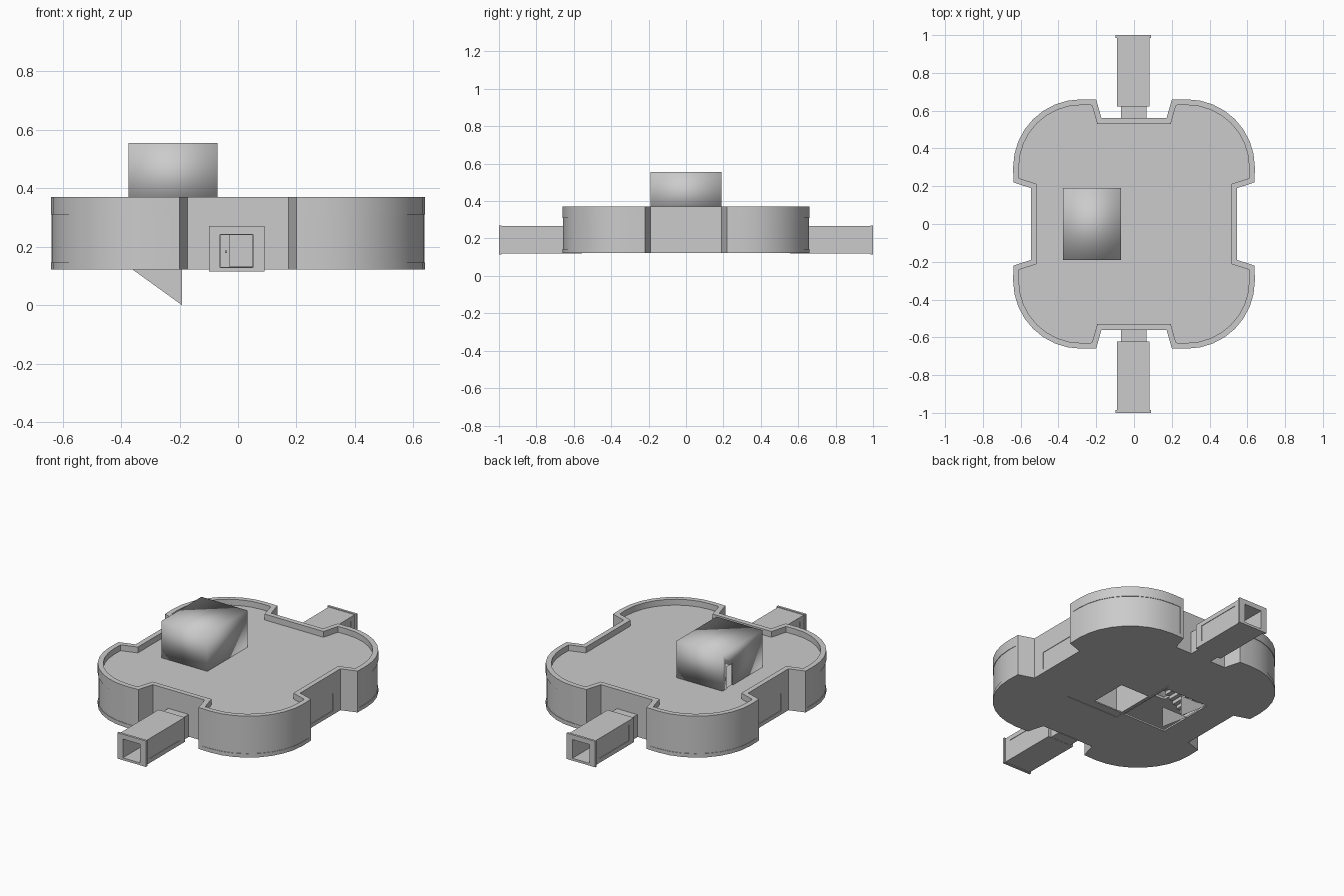
import bpy, bmesh, math
from mathutils import Vector

if "Cube" in bpy.data.objects:
    bpy.data.objects.remove(bpy.data.objects["Cube"])


def to_object(bm, name):
    bmesh.ops.recalc_face_normals(bm, faces=bm.faces)
    mesh = bpy.data.meshes.new(name)
    bm.to_mesh(mesh)
    bm.free()
    ob = bpy.data.objects.new(name, mesh)
    bpy.context.collection.objects.link(ob)
    return ob


def prism(name, pts, z0, z1):
    bm = bmesh.new()
    f = bm.faces.new([bm.verts.new((x, y, z0)) for x, y in pts])
    ext = bmesh.ops.extrude_face_region(bm, geom=[f])
    bmesh.ops.translate(bm, vec=(0, 0, z1 - z0),
                        verts=[v for v in ext["geom"] if isinstance(v, bmesh.types.BMVert)])
    return to_object(bm, name)


def box(name, x0, x1, y0, y1, z0, z1):
    return prism(name, [(x0, y0), (x1, y0), (x1, y1), (x0, y1)], z0, z1)


def cut(ob, *cutters):
    for c in cutters:
        c.hide_render = True
        m = ob.modifiers.new("cut", "BOOLEAN")
        m.operation = "DIFFERENCE"
        m.solver = "EXACT"
        m.object = c
        bpy.context.view_layer.objects.active = ob
        bpy.ops.object.modifier_apply(modifier=m.name)
        bpy.data.objects.remove(c)


def offset(pts, d, closed=True):
    """Shift a counter-clockwise path outward by d with mitred corners."""
    out, n = [], len(pts)
    for i in range(n):
        p = Vector(pts[i])
        a = p - Vector(pts[i - 1]) if closed or i > 0 else Vector(pts[1]) - p
        b = Vector(pts[(i + 1) % n]) - p if closed or i < n - 1 else a
        na = Vector((a.y, -a.x)).normalized()
        nb = Vector((b.y, -b.x)).normalized()
        out.append(tuple(p + (na + nb) * d / (1 + na.dot(nb))))
    return out


# Outline: four rounded lobes separated by notches
arc = [(0.28 + 0.36 * math.cos(math.pi / 16 * i), 0.30 + 0.36 * math.sin(math.pi / 16 * i))
       for i in range(9)]
quad = [(0.545, 0.19), (0.638, 0.22)] + arc + [(0.2, 0.658), (0.172, 0.56)]
half = quad + [(-x, y) for x, y in reversed(quad)]
outline = half + [(-x, -y) for x, y in half]
inner = offset(outline, -0.03)
ROOF = 0.335

# Outer wall with parapet
walls = prism("outer_wall", outline, 0.122, 0.37)
cut(walls, prism("wall_hollow", inner, 0.0, 0.5))

# Shallow curved window recesses, one per lobe
win = [(0.64, 0.24)] + arc + [(0.225, 0.66)]
strip = offset(win, 0.03, False) + list(reversed(offset(win, -0.003, False)))
for sx in (1, -1):
    for sy in (1, -1):
        cut(walls, prism("window_cutter", [(sx * x, sy * y) for x, y in strip], 0.145, 0.31))

# Side wall panels and corridor doorways
for s in (1, -1):
    xs = sorted((s * 0.542, s * 0.6))
    cut(walls, box("panel_cutter", xs[0], xs[1], -0.12, 0.12, 0.145, 0.25))
    ys = sorted((s * 0.5, s * 0.6))
    cut(walls, box("doorway_cutter", -0.06, 0.05, ys[0], ys[1], 0.13, 0.24))

# Floor and roof slabs with stair shaft openings, shallow plate in the underside
slab_outline = offset(outline, -0.028)
floor = prism("floor", slab_outline, 0.122, 0.132)
cut(floor, box("shaft_cutter", -0.365, -0.08, -0.18, 0.18, 0.0, 0.3),
    box("plate_cutter", -0.07, 0.28, -0.23, 0.21, 0.0, 0.125),
    box("hatch_cutter", -0.06, 0.13, -0.18, 0.05, 0.0, 0.3))
roof = prism("roof", slab_outline, ROOF - 0.015, ROOF)
cut(roof, box("shaft_cutter", -0.365, -0.08, -0.18, 0.18, 0.2, 0.4))

# Inner room walls around the hatch
core = box("inner_room", -0.07, 0.28, -0.23, 0.21, 0.13, ROOF - 0.01)
cut(core, box("core_hollow", -0.062, 0.272, -0.222, 0.202, 0.0, 0.5))

# Stair house on the roof
house = box("stair_house", -0.375, -0.07, -0.19, 0.19, ROOF - 0.002, 0.555)
cut(house, box("house_hollow", -0.365, -0.08, -0.18, 0.18, 0.2, 0.543),
    box("house_door", -0.5, -0.35, 0.09, 0.15, 0.2, 0.465))

# Entrance corridors at front and back
for s, side in ((-1, "front"), (1, "back")):
    def part(name, x0, x1, y0, y1, z0, z1):
        a, b = sorted((s * y0, s * y1))
        return box(name, x0, x1, a, b, z0, z1)

    neck = part(side + "_neck", -0.07, 0.065, 0.555, 0.63, 0.12, 0.255)
    cut(neck, part("neck_hollow", -0.06, 0.05, 0.5, 0.7, 0.13, 0.24))
    tube = part(side + "_corridor", -0.09, 0.083, 0.622, 0.992, 0.119, 0.266)
    cut(tube, part("tube_hollow", -0.062, 0.052, 0.5, 1.1, 0.129, 0.241))
    for x0, x1 in ((-0.12, -0.087), (0.08, 0.12)):
        cut(tube, part("side_panel", x0, x1, 0.67, 0.95, 0.145, 0.24))
    frame = part(side + "_end_frame", -0.099, 0.09, 0.986, 1.0, 0.115, 0.27)
    cut(frame, part("frame_hollow", -0.062, 0.052, 0.9, 1.1, 0.129, 0.241))
    part(side + "_door", -0.061, -0.027, 0.585, 0.592, 0.13, 0.241)
    part(side + "_door_knob", -0.044, -0.038, 0.59, 0.6, 0.178, 0.186)

# Thin stair side panels hanging below the floor
for y in (0.012, 0.17):
    bm = bmesh.new()
    bm.faces.new([bm.verts.new((x, y, z))
                  for x, z in ((-0.365, 0.125), (-0.192, 0.125), (-0.192, 0.0))])
    to_object(bm, "stair_panel")

# Flight of steps inside the shaft
for i in range(10):
    x = -0.34 + i * 0.026
    z = 0.125 + i * 0.02
    box("stair_step", x, x + 0.027, 0.016, 0.17, z, z + 0.021)

# Smooth the curved walls while keeping edges sharp; the stair house is fully smooth
for ob, angle in ((walls, 25), (house, 100)):
    bpy.ops.object.select_all(action="DESELECT")
    ob.select_set(True)
    bpy.context.view_layer.objects.active = ob
    bpy.ops.object.shade_smooth_by_angle(angle=math.radians(angle))
